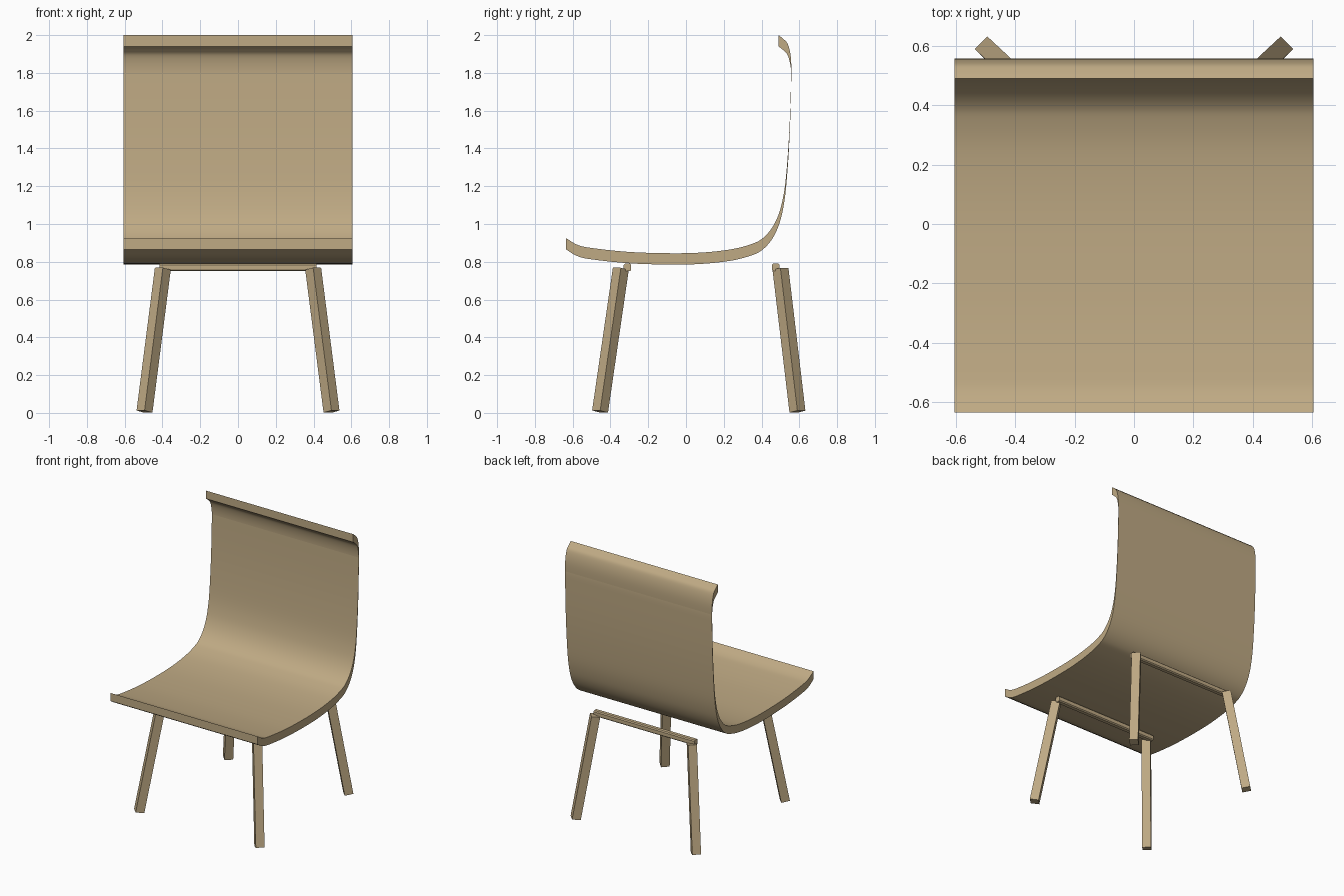
import bpy, bmesh, math
from mathutils import Vector, Matrix

cube = bpy.data.objects.get("Cube")
if cube:
    bpy.data.objects.remove(cube, do_unlink=True)

wood = bpy.data.materials.new("tan wood")
wood.use_nodes = True
color = (0.52, 0.40, 0.23, 1)
wood.diffuse_color = color
wood.node_tree.nodes["Principled BSDF"].inputs["Base Color"].default_value = color


def add_object(name, bm, smooth=False):
    bmesh.ops.recalc_face_normals(bm, faces=bm.faces)
    mesh = bpy.data.meshes.new(name)
    bm.to_mesh(mesh)
    bm.free()
    mesh.materials.append(wood)
    obj = bpy.data.objects.new(name, mesh)
    bpy.context.collection.objects.link(obj)
    if smooth:
        bpy.ops.object.select_all(action='DESELECT')
        obj.select_set(True)
        bpy.context.view_layer.objects.active = obj
        bpy.ops.object.shade_smooth_by_angle(angle=math.radians(35))
    return obj


def smooth_path(points, steps=5):
    """Catmull-Rom curve through the points."""
    p = [Vector(q) for q in points]
    p = [2 * p[0] - p[1]] + p + [2 * p[-1] - p[-2]]
    out = []
    for a, b, c, d in zip(p, p[1:], p[2:], p[3:]):
        for i in range(steps):
            t = i / steps
            out.append(0.5 * (2 * b + (c - a) * t + (2 * a - 5 * b + 4 * c - d) * t * t
                              + (3 * b - a - 3 * c + d) * t ** 3))
    return out + [p[-2]]


def bar(name, start, end, width, turn=0.0, chamfer=0.0):
    """Square bar between two points, with optional chamfered long edges."""
    start, end = Vector(start), Vector(end)
    axis = end - start
    bm = bmesh.new()
    bmesh.ops.create_cube(bm, size=1)
    bmesh.ops.scale(bm, vec=(width, width, axis.length), verts=bm.verts)
    if chamfer:
        long_edges = [e for e in bm.edges
                      if abs(e.verts[0].co.z - e.verts[1].co.z) > axis.length / 2]
        bmesh.ops.bevel(bm, geom=long_edges, offset=chamfer, segments=1, affect='EDGES')
    tilt = Vector((0, 0, 1)).rotation_difference(axis).to_matrix().to_4x4()
    place = Matrix.Translation((start + end) / 2) @ tilt @ Matrix.Rotation(turn, 4, 'Z')
    bmesh.ops.transform(bm, matrix=place, verts=bm.verts)
    return add_object(name, bm)


# Seat and back: one bent sheet, its underside raised straight up to form the top
profile = smooth_path([
    (-0.635, 0.865), (-0.575, 0.83), (-0.50, 0.813), (-0.30, 0.792), (-0.07, 0.785),
    (0.10, 0.79), (0.25, 0.808), (0.35, 0.835), (0.40, 0.86), (0.445, 0.905),
    (0.48, 0.965), (0.505, 1.04), (0.525, 1.15), (0.54, 1.32), (0.55, 1.5),
    (0.556, 1.7), (0.556, 1.815), (0.54, 1.89), (0.515, 1.92), (0.49, 1.94)])
half_width, thickness = 0.605, 0.06
bm = bmesh.new()
rings = []
for p in profile:
    rings.append([bm.verts.new((x, p.x, p.y + lift)) for x, lift in (
        (-half_width, 0), (half_width, 0), (half_width, thickness), (-half_width, thickness))])
for r, s in zip(rings, rings[1:]):
    for i in range(4):
        j = (i + 1) % 4
        bm.faces.new((r[i], r[j], s[j], s[i]))
bm.faces.new(rings[0])
bm.faces.new(rings[-1])
add_object("seat_shell", bm, smooth=True)

# Splayed legs and the cross bars joining each pair
for end, foot_y, top_y, rail_y in (("front", -0.455, -0.345, -0.31), ("back", 0.59, 0.50, 0.475)):
    for side, s in (("left", 1), ("right", -1)):
        bar(f"{end}_{side}_leg", (s * 0.495, foot_y, 0.007), (s * 0.398, top_y, 0.763),
            0.06, turn=math.pi / 4)
    bar(f"{end}_cross_bar", (-0.415, rail_y, 0.77), (0.415, rail_y, 0.77), 0.04, chamfer=0.007)
